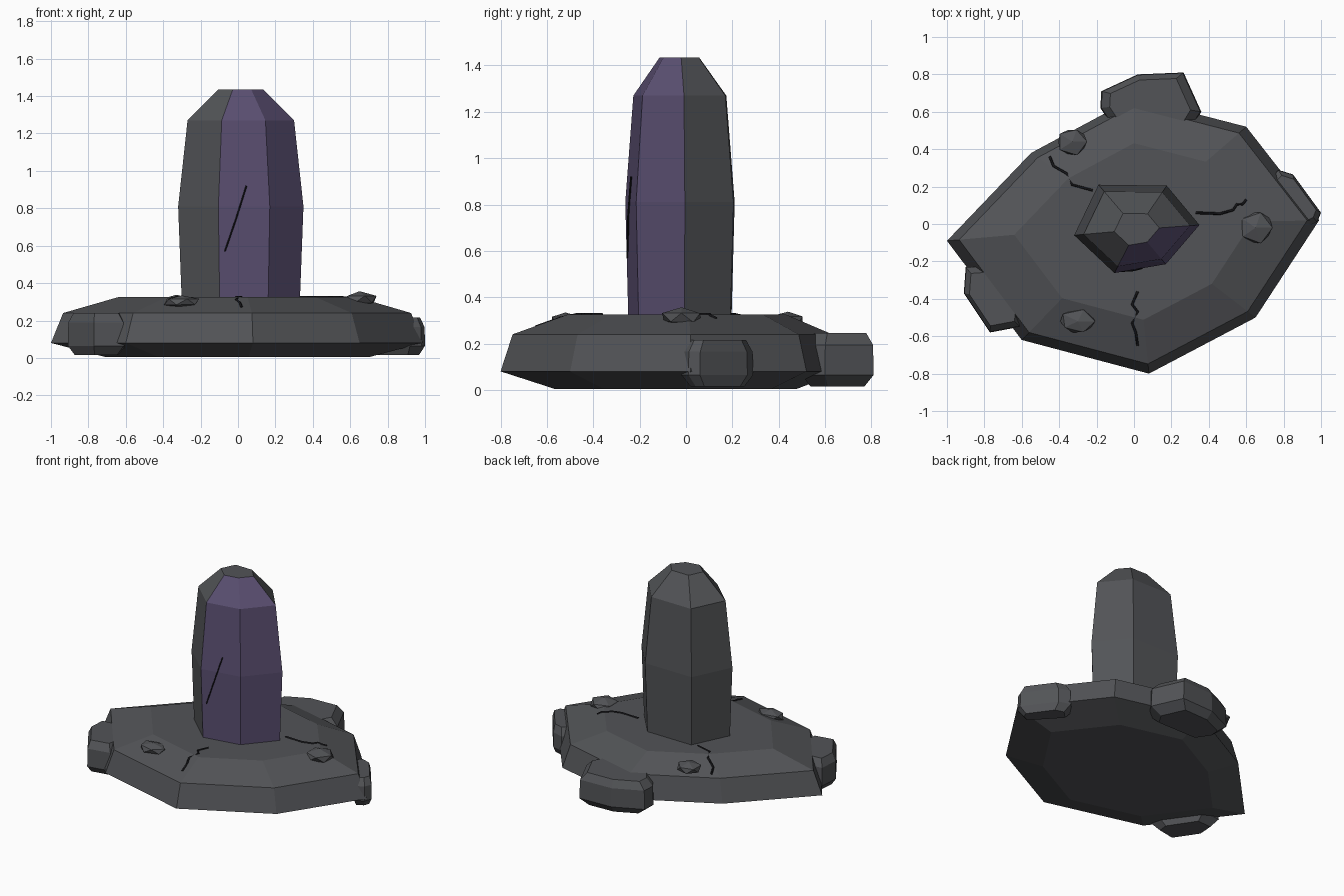
import bpy, bmesh, math, random
from mathutils import Vector
from mathutils.bvhtree import BVHTree

if "Cube" in bpy.data.objects:
    bpy.data.objects.remove(bpy.data.objects["Cube"])

random.seed(4)


def material(name, rgb):
    m = bpy.data.materials.new(name)
    m.diffuse_color = (*rgb, 1)
    m.use_nodes = True
    m.node_tree.nodes["Principled BSDF"].inputs["Base Color"].default_value = m.diffuse_color
    return m


STONE = material("stone", (0.085, 0.088, 0.095))
PURPLE = material("purple", (0.105, 0.08, 0.17))
DARK = material("crack_dark", (0.008, 0.008, 0.01))


def finish(name, bm, mats):
    bmesh.ops.recalc_face_normals(bm, faces=bm.faces[:])
    me = bpy.data.meshes.new(name)
    bm.to_mesh(me)
    bm.free()
    for m in mats:
        me.materials.append(m)
    ob = bpy.data.objects.new(name, me)
    bpy.context.collection.objects.link(ob)
    return ob


def stacked(name, outline, centre, rings, mats, accent=()):
    """Loft an outline through (z, scale) rings; accent columns use material 1."""
    bm = bmesh.new()
    c = Vector(centre)
    n = len(outline)
    loops = []
    for z, s in rings:
        pts = [c + (Vector(p) - c) * s for p in outline]
        loops.append([bm.verts.new((p.x, p.y, z)) for p in pts])
    for a, b in zip(loops, loops[1:]):
        for i in range(n):
            j = (i + 1) % n
            f = bm.faces.new((a[i], a[j], b[j], b[i]))
            f.material_index = 1 if i in accent else 0
    bm.faces.new(loops[0])
    bm.faces.new(loops[-1])
    return finish(name, bm, mats)


# Faceted slab base
base = stacked("base_slab",
               [(-1, -.09), (-.6, -.62), (.08, -.8), (.65, -.5),
                (.99, .02), (.6, .52), (0, .675), (-.55, .38)], (0, 0),
               [(0.005, .71), (.08, 1), (.24, .935), (.325, .64)], [STONE])

# Six-sided standing pillar with two purple front columns
stacked("pillar",
        [(-.32, -.06), (-.105, -.262), (.17, -.215), (.35, -.005), (.175, .205), (-.19, .21)],
        (.015, -.03),
        [(.28, .94), (.81, 1), (1.27, .85), (1.435, .36)], [STONE, PURPLE], accent=(1, 2))

# Chunky boulders around the rim
boulders = {
    "back_boulder": ([(-.18, .62), (-.1, .5), (.3, .5), (.36, .6), (.265, .81), (.02, .8), (-.175, .71)], .245),
    "left_boulder": ([(-.91, -.37), (-.77, -.58), (-.61, -.55), (-.6, -.46), (-.76, -.22), (-.9, -.23)], .24),
    "right_boulder": ([(.7, .22), (.92, -.02), (.98, .01), (1, .06), (.85, .265), (.77, .29)], .215),
}
for name, (pts, top) in boulders.items():
    cx = sum(p[0] for p in pts) / len(pts)
    cy = sum(p[1] for p in pts) / len(pts)
    stacked(name, pts, (cx, cy),
            [(.015, .75), (.065, 1), (top - .05, .98), (top, .8)], [STONE])

# Small flattened pebbles
for k, (x, y, z, rx, ry, rz) in enumerate([(-.33, .44, .30, .09, .08, .04),
                                           (.65, -.02, .312, .1, .095, .043),
                                           (-.3, -.52, .3, .105, .07, .036)]):
    bm = bmesh.new()
    bmesh.ops.create_icosphere(bm, subdivisions=1, radius=1)
    for v in bm.verts:
        v.co *= random.uniform(.9, 1.06)
        v.co = Vector((x + v.co.x * rx, y + v.co.y * ry, z + v.co.z * rz))
    finish(f"pebble_{k + 1}", bm, [STONE])


# Thin dark cracks
def crack(name, pts, radius):
    cu = bpy.data.curves.new(name, 'CURVE')
    cu.dimensions = '3D'
    cu.bevel_depth = radius
    cu.bevel_resolution = 0
    cu.use_fill_caps = True
    sp = cu.splines.new('POLY')
    sp.points.add(len(pts) - 1)
    for p, co in zip(sp.points, pts):
        p.co = (*co, 1)
    cu.materials.append(DARK)
    bpy.context.collection.objects.link(bpy.data.objects.new(name, cu))


tree = BVHTree.FromPolygons([v.co.copy() for v in base.data.vertices],
                            [list(p.vertices) for p in base.data.polygons])
ground = {
    "front_crack": [(.02, -.36), (-.01, -.43), (.02, -.47), (-.01, -.53), (.01, -.58), (.02, -.65)],
    "left_crack": [(-.45, .36), (-.43, .31), (-.36, .27), (-.33, .21), (-.22, .18)],
    "right_crack": [(.33, .06), (.46, .055), (.53, .075), (.55, .105), (.58, .105), (.6, .13)],
}
for name, pts in ground.items():
    hits = [tree.ray_cast(Vector((x, y, 2)), Vector((0, 0, -1)))[0] for x, y in pts]
    crack(name, hits, .007)
crack("pillar_crack", [(-.07, -.252, .57), (-.01, -.25, .745), (.045, -.237, .92)], .004)
